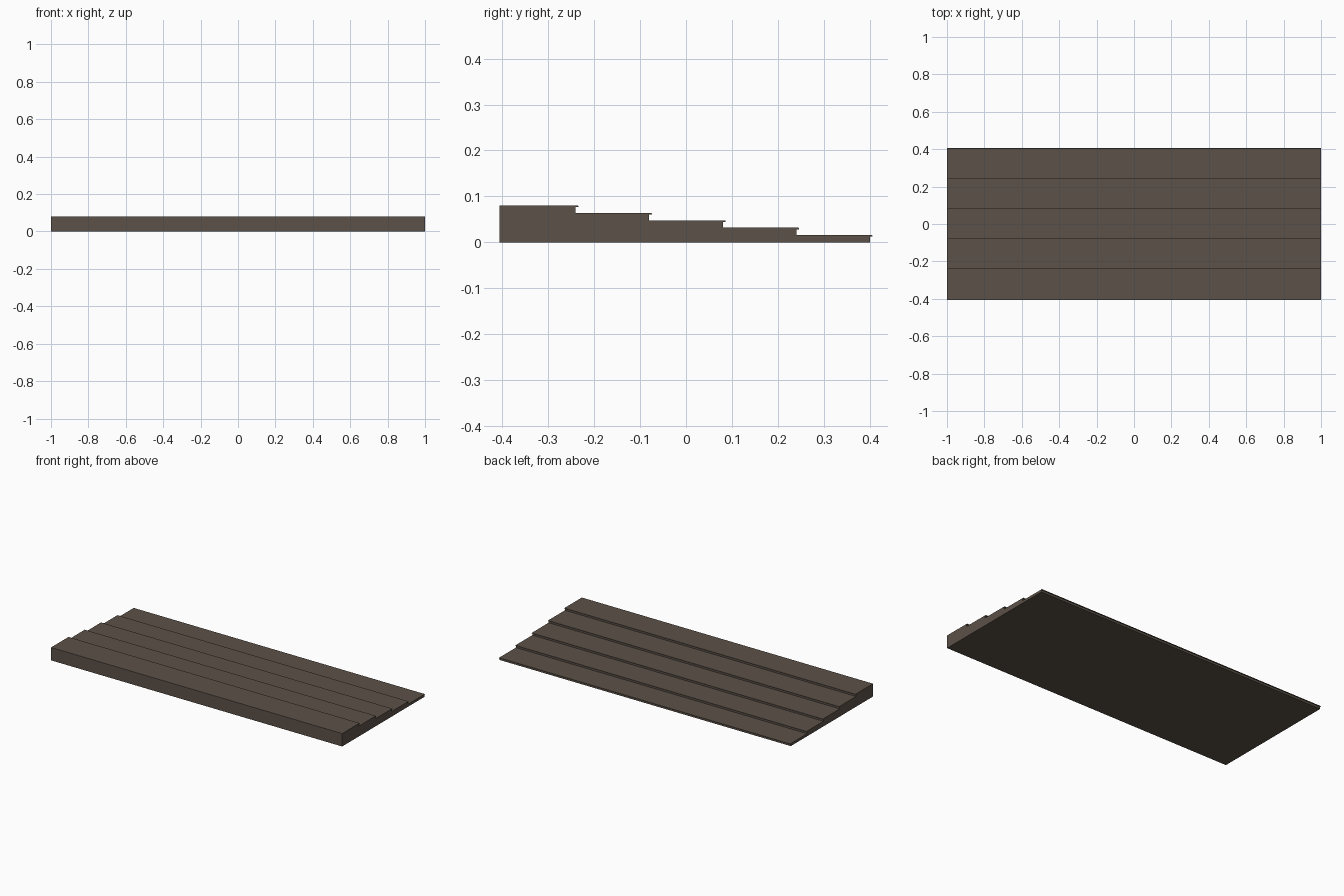
import bpy, bmesh, math

if "Cube" in bpy.data.objects:
    bpy.data.objects.remove(bpy.data.objects["Cube"])

STEPS = 5
RISE = 0.016         # height of one step
RUN = 0.16           # depth of one step
FRONT = -0.406       # tall vertical face
LAST_RISER = 0.40    # riser of the lowest step
NOSE = 0.006         # tread overhang
NOSE_T = 0.0035      # overhang thickness
ROUND = 0.002        # rounding of the overhang's top edge

# One flat colour
stone = bpy.data.materials.new("dark_brown_stone")
stone.diffuse_color = (0.107, 0.084, 0.065, 1.0)
stone.use_nodes = True
stone.node_tree.nodes["Principled BSDF"].inputs["Base Color"].default_value = stone.diffuse_color

# Side profile (y, z): floor line, then each riser and its overhanging tread
profile = [(FRONT, 0.0), (LAST_RISER, 0.0)]
for i in range(STEPS):
    riser = LAST_RISER - i * RUN
    top = (i + 1) * RISE
    lip = riser + NOSE
    profile.append((riser, top - NOSE_T))
    profile.append((lip, top - NOSE_T))
    for k in range(4):
        a = math.radians(30 * k)
        profile.append((lip - ROUND + ROUND * math.cos(a),
                        top - ROUND + ROUND * math.sin(a)))
    if i < STEPS - 1:
        profile.append((riser - RUN, top))
profile.append((FRONT, STEPS * RISE))

# Extrude the profile across the full width
bm = bmesh.new()
face = bm.faces.new([bm.verts.new((-1.0, y, z)) for y, z in profile])
ext = bmesh.ops.extrude_face_region(bm, geom=[face])
moved = [g for g in ext["geom"] if isinstance(g, bmesh.types.BMVert)]
bmesh.ops.translate(bm, verts=moved, vec=(2.0, 0, 0))
bmesh.ops.recalc_face_normals(bm, faces=bm.faces)
caps = [f for f in bm.faces if len(f.verts) > 4]
bmesh.ops.triangulate(bm, faces=caps)

mesh = bpy.data.meshes.new("stair_flight")
bm.to_mesh(mesh)
bm.free()
mesh.materials.append(stone)
stairs = bpy.data.objects.new("stair_flight", mesh)
bpy.context.collection.objects.link(stairs)
